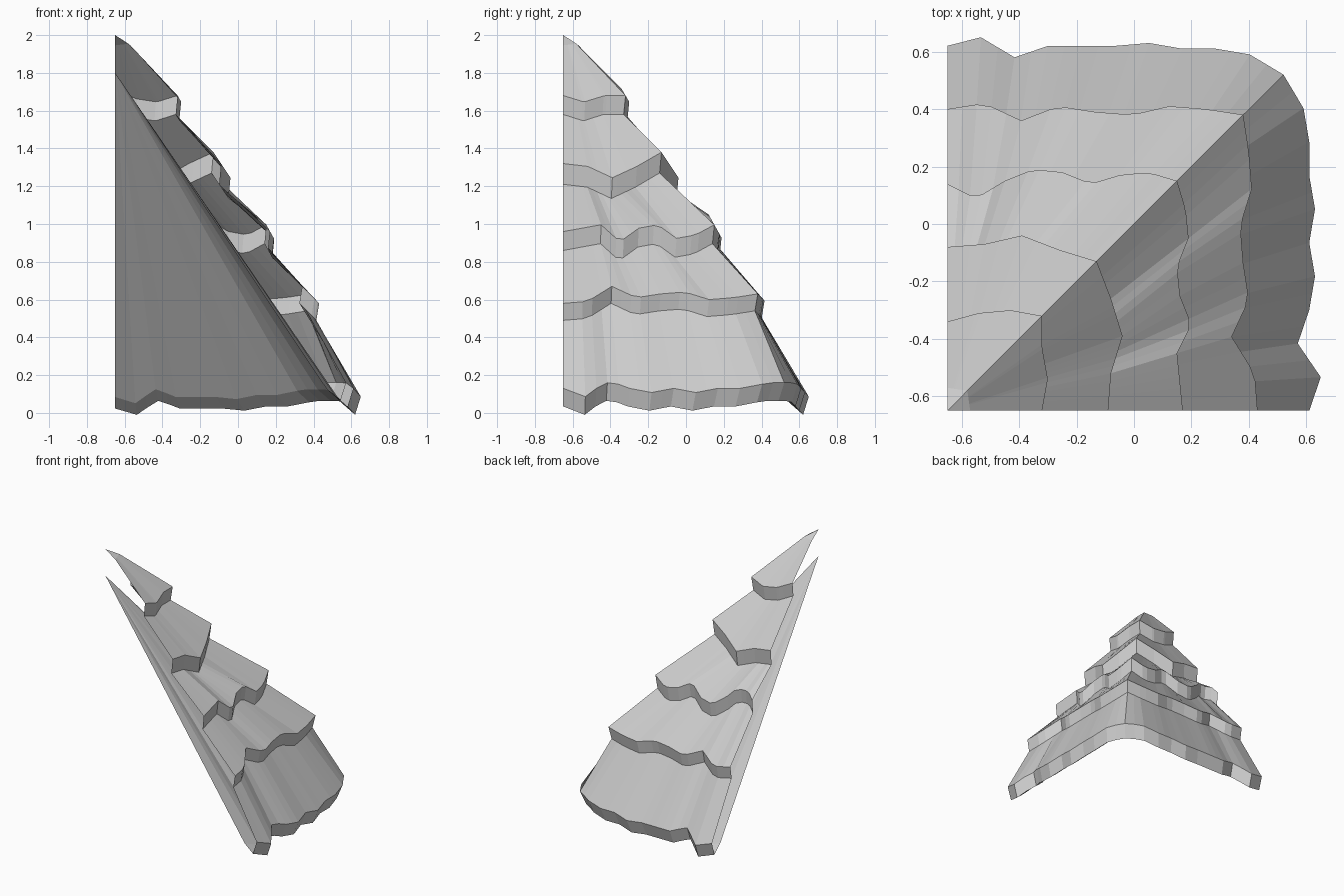
import bpy, bmesh

cube = bpy.data.objects.get("Cube")
if cube:
    bpy.data.objects.remove(cube)

START = -0.65      # the two open edges meet the apex here
STEPS = 20         # stations along each slope

# Shingle course edges in hundredths, outward distance sampled evenly along
# the left slope (front to ridge) and the back slope (ridge to right end).
# Each course: edge height, mean distance, steepness, lip drop, lip inset.
COURSES = [
    (1.95, -0.575, 0.8, 0, 0, [-57, -58], [-58, -57]),
    (1.68, -0.32, 1.7, 0.10, 0.01, [-32, -30, -32, -32], [-32, -30, -31, -34]),
    (1.32, -0.09, 1.5, 0.11, 0.01, [-9, -8, -4, -8, -13], [-13, -9, -4, -7, -8]),
    (0.96, 0.17, 1.8, 0.10, 0.01,
     [17, 16, 15, 20, 16, 15, 19, 18, 15], [15, 18, 17, 14, 18, 19, 15, 9, 14]),
    (0.62, 0.39, 1.0, 0.09, 0.015,
     [43, 42, 34, 40, 38, 37, 41, 40, 38], [38, 40, 41, 38, 39, 41, 36, 42, 40]),
    (0.13, 0.61, 1.1, 0.096, 0.03,
     [61, 65, 57, 61, 63, 61, 63, 61, 61, 59, 52],
     [52, 59, 61, 61, 63, 62, 62, 62, 58, 65, 62]),
]


def sample(values, u):
    """Linear interpolation along an evenly spaced list."""
    p = u * (len(values) - 1)
    i = min(int(p), len(values) - 2)
    return (values[i] + (values[i + 1] - values[i]) * (p - i)) / 100


def course_ring(course, inset=0.0, drop=0.0):
    """One edge line running round both slopes."""
    z0, mean, steep, _, _, left, back = course
    ridge = left[-1] / 100 - inset
    ring = []
    for k in range(2 * STEPS + 1):
        on_left = k <= STEPS
        u = k / STEPS if on_left else k / STEPS - 1
        d = sample(left if on_left else back, u)
        along = START + (ridge - START) * (u if on_left else 1 - u)
        z = min(z0 - steep * (d - mean), z0 + 0.09 if z0 > 0.2 else 0.16) - drop
        d -= inset
        ring.append((d, along, z) if on_left else (along, d, z))
    return ring


def apex_ring(z):
    return [(START, START, z)] * (2 * STEPS + 1)


# Outer courses from apex to eave, then the underside and the inner lining
rings = [apex_ring(2.0)]
for course in COURSES:
    rings.append(course_ring(course))
    if course[3]:
        rings.append(course_ring(course, course[4], course[3]))
rings.append(course_ring(COURSES[-1], 0.1, 0.035))
rings.append(apex_ring(1.8))

bm = bmesh.new()
grid = [[bm.verts.new(p) for p in ring] for ring in rings]
for upper, lower in zip(grid, grid[1:]):
    for i in range(2 * STEPS):
        bm.faces.new((upper[i], lower[i], lower[i + 1], upper[i + 1]))
bmesh.ops.remove_doubles(bm, verts=bm.verts, dist=0.0001)

mesh = bpy.data.meshes.new("roof_corner")
bm.to_mesh(mesh)
bm.free()
roof = bpy.data.objects.new("roof_corner", mesh)
bpy.context.collection.objects.link(roof)

# Plain grey roof colour
grey = bpy.data.materials.new("roof_grey")
grey.use_nodes = True
colour = (0.6, 0.6, 0.6, 1)
grey.diffuse_color = colour
grey.node_tree.nodes["Principled BSDF"].inputs["Base Color"].default_value = colour
mesh.materials.append(grey)
